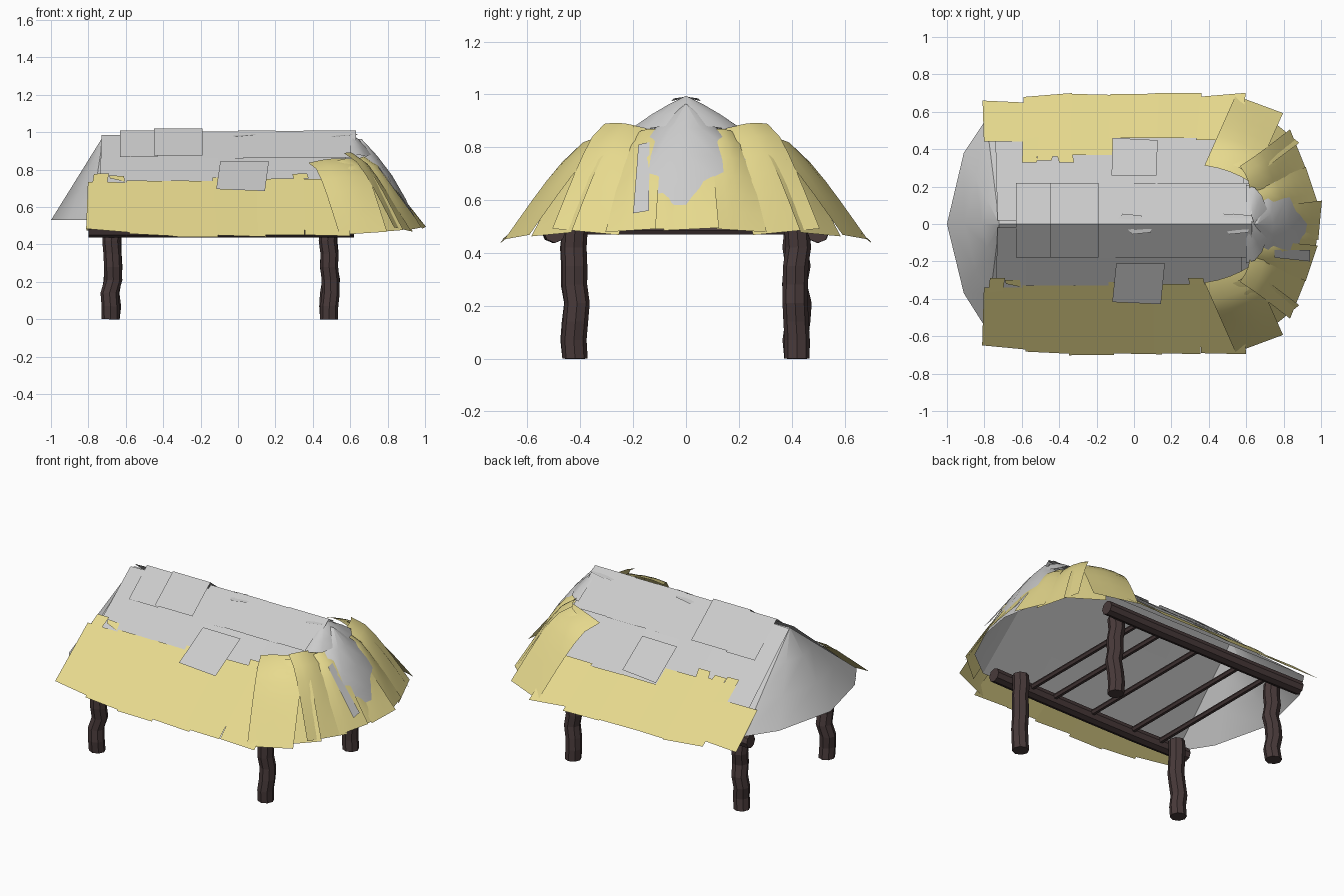
import bpy, bmesh, math, random
from mathutils import Vector

if "Cube" in bpy.data.objects:
    bpy.data.objects.remove(bpy.data.objects["Cube"])
random.seed(4)


def material(name, rgb):
    m = bpy.data.materials.new(name)
    m.diffuse_color = (*rgb, 1)
    m.use_nodes = True
    m.node_tree.nodes["Principled BSDF"].inputs["Base Color"].default_value = m.diffuse_color
    return m


STRAW = material("straw", (0.80, 0.70, 0.27))
WOOD = material("dark_wood", (0.065, 0.042, 0.042))


def make(name, verts, faces, mat=None, smooth=False):
    me = bpy.data.meshes.new(name)
    me.from_pydata([tuple(v) for v in verts], [], faces)
    for f in me.polygons:
        f.use_smooth = smooth
    ob = bpy.data.objects.new(name, me)
    bpy.context.collection.objects.link(ob)
    if mat:
        me.materials.append(mat)
    return ob


def jit(a):
    return random.uniform(-a, a)


def grid(name, fn, nu, nv, mat=None, smooth=False):
    """Thin sheet from fn(u, v), with u and v in 0..1."""
    verts = [fn(i / nu, j / nv) for j in range(nv + 1) for i in range(nu + 1)]
    w = nu + 1
    faces = [(j * w + i, j * w + i + 1, (j + 1) * w + i + 1, (j + 1) * w + i)
             for j in range(nv) for i in range(nu)]
    return make(name, verts, faces, mat, smooth)


def tube(name, path, r, n=8):
    """Capped log along a path of points."""
    pts = [Vector(p) for p in path]
    d = (pts[-1] - pts[0]).normalized()
    a = Vector((0, 1, 0)) if abs(d.y) < 0.7 else Vector((1, 0, 0))
    b = d.cross(a).normalized()
    verts = [p + r * (math.cos(t) * a + math.sin(t) * b)
             for p in pts for t in [2 * math.pi * k / n for k in range(n)]]
    faces = [(i * n + k, i * n + (k + 1) % n, (i + 1) * n + (k + 1) % n, (i + 1) * n + k)
             for i in range(len(pts) - 1) for k in range(n)]
    faces += [tuple(range(n))[::-1], tuple(range(len(verts) - n, len(verts)))]
    return make(name, verts, faces, WOOD)


# crooked posts
for px in (-0.675, 0.487):
    for s in (-1, 1):
        path = []
        for i in range(8):
            k = 0 if i in (0, 7) else 0.011
            path.append((px + jit(k) + (0.012 * (i / 7 - 0.5) if px < 0 else 0),
                         s * 0.42 + jit(k), 0.49 * i / 7))
        tube("post", path, 0.048)

# long beams and thin cross rods
for s in (-1, 1):
    tube("side_beam", [(-0.80 + 1.42 * i / 4, s * 0.5 + jit(0.006), 0.48) for i in range(5)], 0.042)
for x in (-0.59, -0.39, -0.09, 0.19, 0.36):
    tube("cross_rod", [(x, -0.5, 0.485), (x, 0.5, 0.485)], 0.017, 6)


# grey roof shell: two slopes with a fan at each end
def slope(x, y, lift=0.0):
    return Vector((x, y, 1.0 - 0.8 * abs(y) + lift))


RL, RR = Vector((-0.72, 0, 0.98)), Vector((0.66, 0, 0.965))
for s in (-1, 1):
    eL, eR = Vector((-0.79, s * 0.56, 0.53)), Vector((0.64, s * 0.57, 0.515))
    grid("roof_slope", lambda u, v: RL.lerp(RR, u).lerp(eL.lerp(eR, u), v), 4, 3)


def fan(name, apex, rim, rows, bulge):
    n = len(rim) - 1

    def fn(u, v):
        p = apex.lerp(Vector(rim[round(u * n)]), v)
        out = Vector((rim[n // 2][0] - apex.x, p.y, 0)).normalized()
        edge = math.sin(math.pi * u) ** 0.5 if 0 < u < 1 else 0
        return p + (out * 0.5 + Vector((0, 0, 1))) * bulge * edge * math.sin(math.pi * v)
    return grid(name, fn, n, rows, None, True)


fan("left_hip", RL, [(-0.79, -0.56, 0.53), (-0.91, -0.37, 0.53), (-1, 0, 0.53),
                     (-0.91, 0.38, 0.53), (-0.79, 0.56, 0.53)], 3, 0.0)
fan("right_hip", RR, [(0.64, -0.57, 0.515), (0.82, -0.43, 0.51), (0.92, -0.22, 0.51), (0.96, 0, 0.51),
                      (0.92, 0.22, 0.51), (0.82, 0.43, 0.51), (0.64, 0.57, 0.515)], 4, 0.03)


# flat sheets laid on the slopes
def sheet(name, x0, x1, y0, y1, l0, l1, mat=None, skew=0.0):
    j = [jit(0.012) for _ in range(4)]

    def fn(u, v):
        x = x0 + (x1 - x0) * u + skew * (v - 0.5) + j[0] * v
        y = y0 + (y1 - y0) * v + (j[1] * (1 - u) + j[2] * u) * v
        return slope(x, y, l0 + (l1 - l0) * v + j[3] * 0.4 * u)
    return grid(name, fn, 3, 3, mat)


edges = [-0.81, -0.59, -0.35, -0.13, 0.11, 0.34, 0.56]
tops = {-1: (0.34, 0.33, 0.33, 0.31, 0.32, 0.32), 1: (0.44, 0.36, 0.37, 0.46, 0.46, 0.45)}
for s in (-1, 1):
    for i in range(6):
        a, b = edges[i], edges[i + 1] + 0.02
        eave = 0.66 if i == 0 else 0.69
        # upper grey sheet, then lower straw sheet
        sheet("upper_thatch", max(a, -0.73), b, s * 0.02, s * 0.46, 0.0, -0.008)
        sheet("lower_thatch", a, b, s * tops[s][i], s * eave, 0.006, 0.003, STRAW, -0.015 if i == 0 else 0.015)
# ragged straw tufts breaking through the grey
for x, y0, y1 in ((-0.77, -0.29, -0.36), (-0.69, -0.30, -0.33), (0.03, -0.29, -0.33), (0.29, -0.29, -0.33),
                  (-0.60, 0.33, 0.46), (-0.52, 0.34, 0.38), (-0.40, 0.33, 0.38)):
    sheet("straw_tuft", x, x + 0.08, y0, y1, 0.01, 0.01, STRAW)

# loose grey patches
sheet("loose_patch", -0.11, 0.15, -0.21, -0.42, 0.012, 0.03, None, -0.03)
sheet("loose_patch", -0.12, 0.12, 0.26, 0.46, 0.008, 0.016)

# folded ridge caps
for i, (a, b) in enumerate([(-0.63, -0.43), (-0.45, -0.19), (-0.19, 0.03), (0.0, 0.2), (0.18, 0.4), (0.35, 0.63)]):
    h = 0.02 if i == 1 else 0.008 + jit(0.004)
    grid("ridge_cap", lambda u, v: slope(a + (b - a) * u, (-0.18, 0, 0.22)[round(v * 2)], h), 1, 2)

# small ridge splinters
for x, s in ((-0.02, 1), (0.03, -1), (0.52, 1), (0.55, -1), (0.57, 1)):
    make("ridge_splinter", [(x - 0.08, s * 0.01, 0.985), (x + 0.07, s * 0.01, 0.99),
                            (x + 0.06, s * 0.045, 0.985), (x - 0.04, s * 0.055, 0.975)], [(0, 1, 2, 3)])

# conical grey cap at the right end of the ridge
fan("end_cap", Vector((0.6, 0, 0.995)),
    [(0.6 + 0.12 * math.cos(t), 0.21 * math.sin(t), 0.87 + 0.01 * (k % 2))
     for k in range(9) for t in [math.pi * (k / 8 - 0.5)]], 3, 0.01)


# curved straw panels wrapping the right end
def wrap(name, top, bot, w0, w1, bulge, tilt=0.0):
    top, bot = Vector(top), Vector(bot)
    d = bot - top
    side = Vector((d.y, -d.x, 0)).normalized()
    nrm = side.cross(d).normalized()
    if nrm.z < 0:
        nrm = -nrm

    def fn(u, v):
        c = u * 2 - 1
        p = top.lerp(bot, v) + side * c * (w0 + (w1 - w0) * v) / 2
        return p + nrm * (bulge * math.sin(math.pi * v ** 0.55) - 0.022 * c * c * (1 - v) + tilt * c)
    return grid(name, fn, 4, 6, STRAW, True)


for s in (-1, 1):
    wrap("corner_thatch", (0.51, s * 0.28, 0.86), (0.67, s * 0.64, 0.46), 0.27, 0.27, 0.05, s * 0.012)
    wrap("outer_thatch", (0.61, s * 0.23, 0.89), (0.885, s * 0.38, 0.48), 0.18, 0.27, 0.035, -s * 0.02)
    wrap("outer_thatch", (0.58, s * 0.29, 0.86), (0.79, s * 0.51, 0.47), 0.15, 0.24, 0.04, s * 0.012)
    wrap("end_thatch", (0.67, s * 0.14, 0.87), (0.95, s * 0.21, 0.485), 0.12, 0.2, 0.03, s * 0.01)
wrap("end_thatch", (0.69, 0.03, 0.87), (0.995, 0.02, 0.49), 0.12, 0.21, 0.015, -0.008)
wrap("end_thatch", (0.68, -0.06, 0.87), (0.975, -0.10, 0.49), 0.07, 0.11, 0.025)
# torn grey strips between the straw
for y0, y1, w in ((-0.15, -0.17, 0.03), (0.05, 0.07, 0.025)):
    make("grey_strip", [(0.75, y0 - w, 0.81), (0.75, y0 + w * 0.4, 0.82),
                        (0.94, y1 + w, 0.56), (0.94, y1 - w, 0.55)], [(0, 1, 2, 3)])
